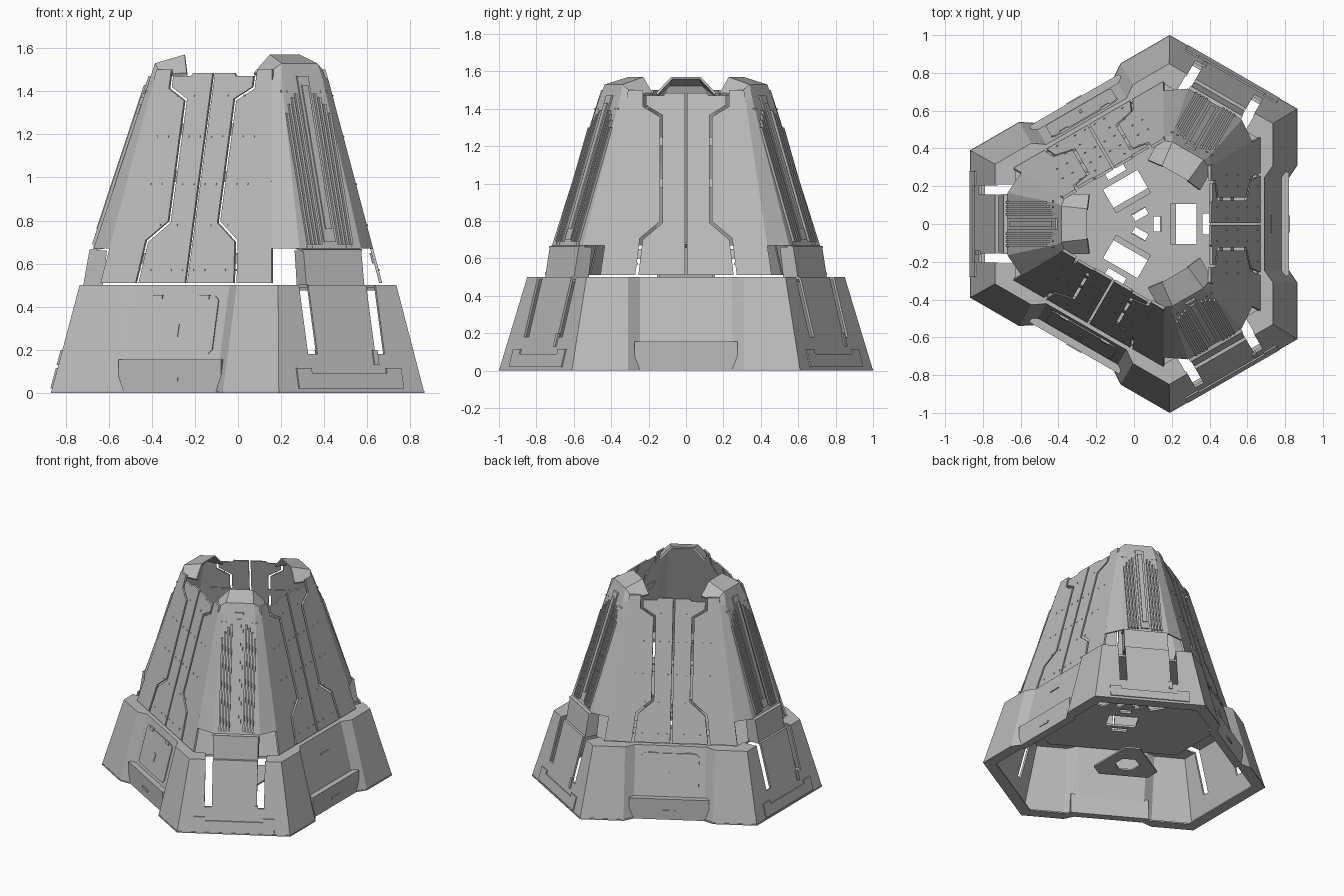
import bpy, bmesh, math
from mathutils import Vector

cube = bpy.data.objects.get("Cube")
if cube:
    bpy.data.objects.remove(cube, do_unlink=True)

grey = bpy.data.materials.new("armour_grey")
grey.use_nodes = True
COLOUR = (0.5, 0.5, 0.5, 1)
grey.diffuse_color = COLOUR
grey.node_tree.nodes["Principled BSDF"].inputs["Base Color"].default_value = COLOUR

CX = 0.062                      # axis of the three-fold symmetry
PANEL = (0, 120, 240)           # broad sides
COLUMN = (60, 180, 300)         # corner columns


def place(p, angle):
    """Local (outward, sideways, up) to world."""
    a = math.radians(angle)
    d, t, z = p
    return Vector((CX + d * math.cos(a) - t * math.sin(a),
                   d * math.sin(a) + t * math.cos(a), z))


def part(name, prisms, angles, mirror=False):
    """One object from prisms (outline, offset), repeated around the axis."""
    bm = bmesh.new()
    for angle in angles:
        for outline, off in prisms:
            for s in ((1, -1) if mirror else (1,)):
                rings = []
                for k in (0, 1):
                    rings.append([bm.verts.new(place((p[0] + k * off[0],
                                                      s * (p[1] + k * off[1]),
                                                      p[2] + k * off[2]), angle))
                                  for p in outline])
                a, b = rings
                bm.faces.new(a)
                bm.faces.new(b[::-1])
                for i in range(len(a)):
                    j = (i + 1) % len(a)
                    bm.faces.new((a[j], a[i], b[i], b[j]))
    bmesh.ops.recalc_face_normals(bm, faces=bm.faces)
    me = bpy.data.meshes.new(name)
    bm.to_mesh(me)
    bm.free()
    me.materials.append(grey)
    ob = bpy.data.objects.new(name, me)
    bpy.context.collection.objects.link(ob)
    return ob


def wall(depth, tz, thick=0.014, lift=0.0):
    """Upright prism whose outward distance follows depth(z)."""
    return [(depth(z) + lift, t, z) for t, z in tz], (-thick, 0, 0)


def slab(dt, z, thick=0.012):
    return [(d, t, z) for d, t in dt], (0, 0, -thick)


def rect(t0, t1, z0, z1):
    return [(t0, z0), (t1, z0), (t1, z1), (t0, z1)]


def both(half):
    """Close a half outline by its mirror image."""
    return half + [(-t, z) for t, z in half[::-1]]


# Sloped planes of the shell
def tower(z): return 0.61 - 0.265 * (z - 0.5)
def tower_half(z): return 0.46 - 0.15 * (z - 0.5)
def skirt_side(z): return 0.803 - 0.26 * z
def skirt_side_half(z): return 0.61 - 0.156 * z
def skirt_recess(z): return skirt_side(z) - 0.045
def skirt_corner(z): return 0.93 - 0.266 * z
def column(z): return 0.727 - 0.331 * (z - 0.685)
def column_half(z): return 0.165 - 0.07 * (z - 0.67)
def upstand(z): return 0.78 - 0.175 * (z - 0.5)


def corner(z):
    """Edge of a broad side, in the frame of the neighbouring column."""
    d, w = tower(z), tower_half(z)
    return 0.5 * d + 0.866 * w, 0.866 * d - 0.5 * w


# Tower sides: split centre doors and outer wings with stepped gaps
door = [(.006, .51), (.255, .51), (.232, .70), (.125, .79), (.125, 1.365),
        (.215, 1.42), (.215, 1.47), (.12, 1.47), (.11, 1.485), (.006, 1.485)]
wing = [(.271, .51), (.247, .708), (.14, .797), (.14, 1.357), (.23, 1.412),
        (.23, 1.5), (tower_half(1.5), 1.5), (tower_half(.51), .51)]
part("tower_doors", [wall(tower, door)], PANEL, True)
part("tower_wings", [wall(tower, wing)], PANEL, True)
part("door_bridges", [wall(tower, rect(.12, .28, z, z + .05), .006, -.016)
                      for z in (.6, .98, 1.2)], PANEL, True)

# Corner columns: front face and angled flanks
LOW, HIGH = 0.67, 1.45
face = both([(column_half(LOW), LOW), (column_half(HIGH), HIGH)])
part("column_face", [wall(column, face)], COLUMN)
flank = [(column(z), column_half(z), z) for z in (LOW, HIGH)]
flank += [(*corner(z), z) for z in (HIGH, LOW)]
part("column_flanks", [(flank, (-.014, 0, 0))], COLUMN, True)

# Louvre bars and central spine on each column
bars = [wall(column, rect(t, t + .012, .69, top), .018, .014)
        for t, top in ((.045, 1.39), (.066, 1.37), (.087, 1.34), (.108, 1.3))]
part("louvre_bars", bars, COLUMN, True)
part("column_spine", [wall(column, rect(-.03, .03, .7, 1.47), .014, .01),
                      wall(column, rect(-.016, .016, .76, 1.43), .014, .018)], COLUMN)

# Hoods on top of the columns, leaning inwards
brow, tip = (.447, .095, 1.53), (.31, .08, 1.57)
cheek, inner = (.42, .16, 1.48), (.30, .16, 1.485)
base, edge = (column(HIGH), column_half(HIGH), HIGH), (*corner(HIGH), HIGH)


def across(p, q):
    return [p, q, (q[0], -q[1], q[2]), (p[0], -p[1], p[2])]


part("hood_middle", [(across(brow, tip), (0, 0, -.012)),
                     (across(base, brow), (-.014, 0, 0))], COLUMN)
part("hood_sides", [([brow, tip, inner, cheek], (-.004, -.006, -.012)),
                    ([base, brow, cheek, edge], (-.012, -.004, 0))], COLUMN, True)

# Upstand and lip under each column
part("upstand_face", [wall(upstand, rect(-.155, .155, .5, .66))], COLUMN)
part("upstand_sides", [([(upstand(.5), .155, .5), (upstand(.66), .155, .66),
                         (.67, .155, .66), (.69, .155, .5)], (0, -.012, 0))], COLUMN, True)
part("column_lip", [([(.752, -.16, .665), (.752, .16, .665),
                      (.66, .16, .685), (.66, -.16, .685)], (0, 0, -.01))], COLUMN)

# Skirt: slotted corner faces
corner_half = [(.39, 0), (.317, .5), (.205, .5), (.205, .18), (.155, .18), (.155, .5)]
part("skirt_corner", [wall(skirt_corner, both(corner_half))], COLUMN)
part("corner_plate", [wall(skirt_corner, both([(.28, .02), (.28, .115), (.2, .115),
                                               (.2, .09)]), .012, .008)], COLUMN)
part("slot_latch", [wall(skirt_corner, rect(.14, .165, .13, .2), .012, .008)], COLUMN)

# Skirt: wings, bevels and recessed side panels
side_wing = [(.31, 0), (.31, .5), (skirt_side_half(.5), .5), (skirt_side_half(0), 0)]
bevel = [(skirt_side(0), .31, 0), (skirt_side(.5), .31, .5),
         (skirt_recess(.5), .245, .5), (skirt_recess(0), .245, 0)]
part("skirt_wings", [wall(skirt_side, side_wing), (bevel, (-.014, 0, 0))], PANEL, True)
part("skirt_recess", [wall(skirt_recess, rect(-.245, .245, 0, .5))], PANEL)

# Step box below each recess, with a raised handle slot
part("step_box", [([(.758, t, z) for t, z in rect(-.275, .275, .004, .155)], (-.05, 0, 0)),
                  ([(.763, t, z) for t, z in rect(-.045, .045, .055, .072)], (-.02, 0, 0))], PANEL)

# Service hatches on two sides, with hinges
hatch = both([(.18, .18), (.2, .2), (.2, .43), (.18, .45)])
part("service_hatch", [wall(skirt_recess, hatch, .008, .006)], PANEL[1:])
part("hatch_hinges", [wall(skirt_recess, rect(.1, .15, .435, .455), .012, .012)],
     PANEL[1:], True)
part("hatch_mark", [wall(skirt_recess, rect(-.008, .008, .26, .32), .008, .01)], PANEL[1:])
part("side_slot", [wall(skirt_recess, rect(-.045, .045, .368, .374), .008, .006)], PANEL[:1])

# Flanges closing the top and the foot of the skirt
part("top_flange_sides", [slab([(.59, -.46), (.59, .46), (.67, .53), (.67, .31), (.628, .245),
                                (.628, -.245), (.67, -.31), (.67, -.53)], .5)], PANEL)
part("top_flange_corners", [slab([(.69, .21), (.795, .21), (.795, .317), (.69, .30)], .5)],
     COLUMN, True)
part("top_flange_middle", [slab([(.69, -.15), (.795, -.15), (.795, .15), (.69, .15)], .5)],
     COLUMN)
part("foot_flange_corners", [slab([(.93, -.39), (.93, .39), (.85, .345), (.85, -.345)], .01, .01)],
     COLUMN)
part("foot_flange_sides", [slab([(.803, .31), (.803, .61), (.723, .565), (.723, .27),
                                 (.76, .245)], .01, .01)], PANEL, True)
part("foot_flange_middle", [slab([(.758, -.275), (.758, .275), (.70, .275), (.70, -.275)],
                                 .01, .01)], PANEL)

# Deck with windows cut through it
deck_outline = []
for a in PANEL:
    for t in (-.455, .455):
        p = place((.6, t, .49), a)
        deck_outline.append((p.x - CX, p.y))
deck = part("deck", [slab(deck_outline, .49, .015)], (0,))
windows = [(.13, .27, .105), (.04, .08, .04), (.30, .34, .055)]
cutter = part("deck_cutter", [slab([(a, -h), (b, -h), (b, h), (a, h)], .6, .3)
                              for a, b, h in windows], PANEL)
cutter.hide_render = True
mod = deck.modifiers.new("windows", 'BOOLEAN')
mod.object, mod.operation, mod.solver = cutter, 'DIFFERENCE', 'EXACT'
baked = bpy.data.meshes.new_from_object(
    deck.evaluated_get(bpy.context.evaluated_depsgraph_get()))
deck.modifiers.clear()
deck.data = baked
bpy.data.objects.remove(cutter, do_unlink=True)

# Hanging truncated triangle with a round hole, built from six segments
ring = []
for i in range(3):
    a = math.radians(120 * i + 60)
    for s in (-1, 1):
        ring.append((a + s * .22, a + s * math.pi / 6))
segments = []
for i in range(6):
    (o1, i1), (o2, i2) = ring[i], ring[(i + 1) % 6]
    segments.append(slab([(r * math.cos(q), r * math.sin(q))
                          for r, q in ((.235, o1), (.235, o2), (.088, i2), (.088, i1))],
                         .025, .012))
part("hanging_ring", segments, (0,))


# Rivets
def rivet(depth, t, z, r=.0055):
    return wall(depth, [(t + r * math.cos(k * math.pi / 3), z + r * math.sin(k * math.pi / 3))
                        for k in range(6)], .008, .004)


rows = [(t, z) for z in (.57, .97, 1.19) for t in (.03, .09, .2, .26)]
rows += [(t, z) for z in (.78, 1.38) for t in (.09, .18)]
part("tower_rivets", [rivet(tower, t, z) for t, z in rows], PANEL, True)
part("column_rivets", [rivet(column, t, z) for t in (.09, .12) for z in (.68, 1.4)],
     COLUMN, True)
part("plate_rivets", [rivet(skirt_corner, t, z, .006) for t in (.06, .14, .25)
                      for z in (.035, .075)], COLUMN, True)
